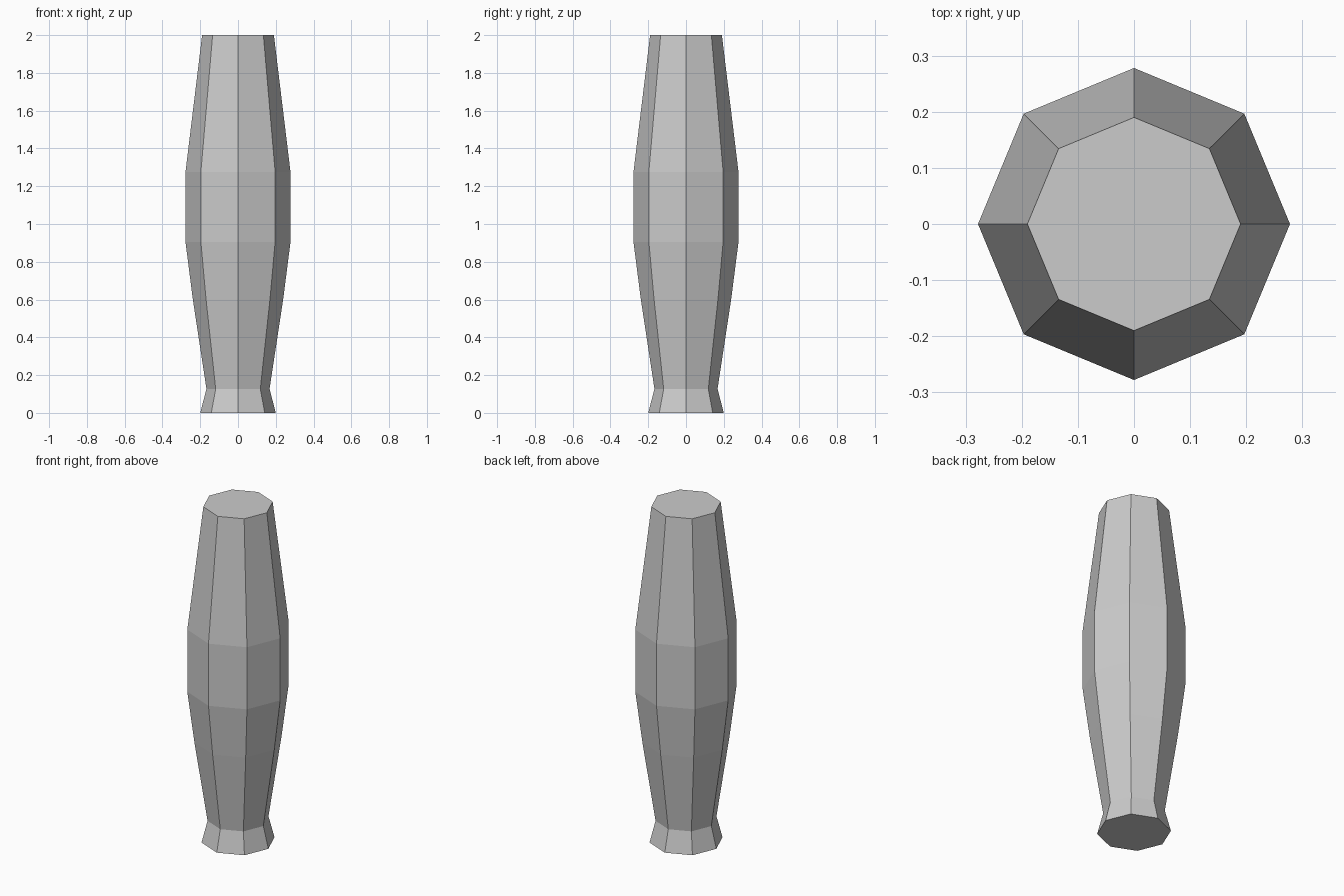
import bpy, bmesh
from math import cos, sin, tau

if "Cube" in bpy.data.objects:
    bpy.data.objects.remove(bpy.data.objects["Cube"])

SIDES = 8
# Profile as (radius, height), from the flared foot to the tapered top
PROFILE = [(0.20, 0.0), (0.167, 0.127), (0.239, 0.60),
           (0.278, 0.905), (0.278, 1.275), (0.19, 2.0)]

# Octagonal handle: one ring per profile point, bridged and capped
bm = bmesh.new()
rings = [[bm.verts.new((r * cos(tau * i / SIDES), r * sin(tau * i / SIDES), z))
          for i in range(SIDES)] for r, z in PROFILE]
for low, high in zip(rings, rings[1:]):
    for i in range(SIDES):
        j = (i + 1) % SIDES
        bm.faces.new((low[i], low[j], high[j], high[i]))
bm.faces.new(rings[0][::-1])
bm.faces.new(rings[-1])

mesh = bpy.data.meshes.new("handle")
bm.to_mesh(mesh)
bm.free()
handle = bpy.data.objects.new("handle", mesh)
bpy.context.collection.objects.link(handle)
